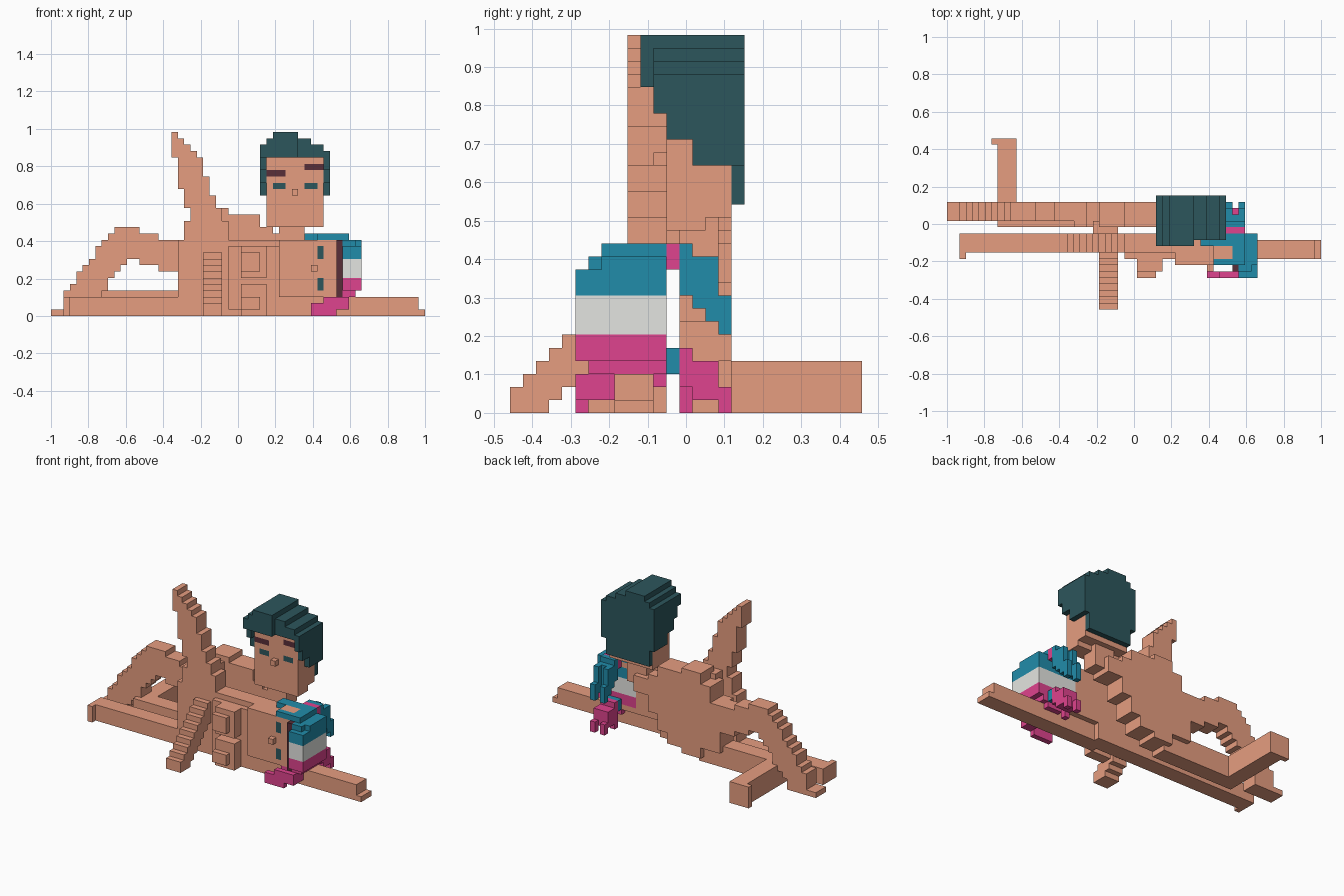
import bpy
import bmesh
from mathutils import Vector

default_cube = bpy.data.objects.get("Cube")
if default_cube:
    bpy.data.objects.remove(default_cube, do_unlink=True)

UNIT = 2 / 59                      # edge of one block
ORIGIN = Vector((-1, -13.5 * UNIT, 0))


def make_material(name, rgb):
    linear = [((c / 255 + 0.055) / 1.055) ** 2.4 for c in rgb] + [1]
    material = bpy.data.materials.new(name)
    material.use_nodes = True
    material.diffuse_color = linear
    material.node_tree.nodes["Principled BSDF"].inputs["Base Color"].default_value = linear
    return material


skin = make_material("skin", (230, 157, 128))
dark_hair = make_material("dark_hair", (44, 86, 92))
brow_brown = make_material("brow_brown", (88, 46, 56))
teal = make_material("teal", (33, 140, 170))
white = make_material("white", (228, 229, 225))
magenta = make_material("magenta", (223, 67, 142))

cells = {}                         # block position -> (part, material)


def box(part, material, x, y, z):
    """Fill a range of blocks with one part."""
    for i in range(*x):
        for j in range(*y):
            for k in range(*z):
                cells[i, j, k] = (part, material)


def stroke(part, start, end, size):
    """Sweep a box of blocks along a straight limb."""
    start, end, size = Vector(start), Vector(end), Vector(size)
    steps = int((end - start).length * 2)
    for s in range(steps + 1):
        low = start.lerp(end, s / steps) - size / 2
        spans = [(max(0, round(a)), max(0, round(a) + int(b))) for a, b in zip(low, size)]
        box(part, skin, *spans)


def paint(material, x, y, z):
    """Recolour blocks that already exist."""
    for cell, (part, old) in list(cells.items()):
        if all(a <= c < b for c, (a, b) in zip(cell, (x, y, z))):
            cells[cell] = (part, material)


# Legs lying along the ground
box("straight_leg", skin, (3, 30), (9, 12), (0, 3))
box("straight_foot", skin, (2, 3), (8, 12), (0, 3))
box("kneeling_thigh", skin, (8, 25), (13, 16), (0, 4))
box("kneeling_shin", skin, (8, 11), (13, 27), (0, 4))
box("kneeling_foot", skin, (7, 11), (26, 27), (0, 4))

# Bent leg
stroke("bent_shin", (3.5, 15.5, 1.5), (11, 15.5, 11.5), (4, 3, 3))
stroke("bent_thigh", (11.5, 15.5, 12), (21, 15.5, 8.5), (3, 3, 4))
box("bent_foot", skin, (0, 4), (14, 17), (0, 1))

# Arms
box("extended_arm", skin, (34, 58), (8, 11), (0, 3))
box("extended_hand", skin, (58, 59), (8, 11), (0, 1))
stroke("support_arm", (25.5, 1.5, 1), (25.5, 9, 8.5), (3, 3, 2))
stroke("raised_limb", (21.5, 10.5, 23.5), (24.4, 10.5, 15.5), (4, 3, 3))
for column, top in ((19, 29), (20, 28), (21, 27), (22, 26)):
    box("raised_tip", skin, (column, column + 1), (9, 12), (25, top))

# Hips of the lower figure, tapering up into the raised limb
for first, last, bottom, top in ((20, 28, 3, 12), (21, 28, 12, 15), (23, 27, 15, 17)):
    box("lower_hips", skin, (first, last), (9, 12), (bottom, top))

# Upper back, its underside rising from the ground to the neck
box("upper_hips", skin, (20, 24), (13, 17), (3, 12))
box("upper_hips", skin, (22, 24), (13, 17), (12, 15))
for first, last, bottom, top in ((24, 28, 1, 17), (28, 31, 2, 16), (31, 33, 4, 16),
                                 (33, 35, 7, 14), (35, 38, 10, 13)):
    box("upper_back", skin, (first, last), (13, 17), (bottom, top))
box("upper_neck", skin, (36, 40), (13, 16), (11, 15))
box("holding_arm", skin, (23, 27), (11, 14), (13, 16))

# Lower torso and chest
box("lower_torso", skin, (24, 36), (9, 12), (0, 12))
box("lower_chest", skin, (28, 36), (8, 12), (1, 11))
for bottom, nub_top in ((0, 3), (6, 10)):
    box("chest_block", skin, (30, 34), (6, 8), (bottom, bottom + 5))
    box("chest_block", skin, (30, 33), (5, 6), (bottom + 1, nub_top))

# Upper head
box("upper_head", skin, (34, 43), (12, 15), (14, 16))
box("upper_head", skin, (34, 43), (12, 17), (15, 25))
box("upper_nose", skin, (38, 39), (11, 12), (19, 20))
paint(brow_brown, (34, 37), (12, 13), (22, 23))
paint(brow_brown, (40, 43), (12, 13), (23, 24))
for eye in (35, 40):
    paint(dark_hair, (eye, eye + 2), (12, 13), (20, 21))

# Dark hair: back, stepped sides and stepped crown
box("upper_hair", dark_hair, (34, 43), (17, 18), (16, 19))
box("upper_hair", dark_hair, (33, 44), (17, 18), (19, 25))
for side in (33, 43):
    for front, bottom in ((14, 19), (12, 21), (11, 23)):
        box("upper_hair", dark_hair, (side, side + 1), (front, 18), (bottom, 25))
for first, last, level in ((33, 44, 25), (33, 43, 26), (34, 41, 27), (35, 39, 28)):
    box("upper_hair", dark_hair, (first, last), (11, 18), (level, level + 1))
    box("upper_hair", dark_hair, (first, 39), (10, 11), (level, level + 1))

# Lower head, turned on its side
box("lower_neck", skin, (34, 37), (8, 12), (4, 10))
box("lower_head", skin, (36, 46), (7, 12), (3, 12))
box("lower_nose", skin, (41, 42), (6, 7), (7, 8))
box("lower_brow", brow_brown, (45, 46), (6, 7), (3, 12))
for eye in (4, 9):
    paint(dark_hair, (42, 43), (7, 8), (eye, eye + 2))

# Banded hair of the lower head
for colour, bottom, top in ((magenta, 4, 6), (white, 6, 9), (teal, 9, 11)):
    box("banded_hair", colour, (46, 49), (5, 12), (bottom, top))
    box("banded_hair", colour, (41, 46), (11, 12), (bottom, top))
box("banded_hair", teal, (46, 48), (6, 12), (11, 12))
box("banded_hair", teal, (48, 49), (7, 12), (11, 12))
box("banded_hair", teal, (42, 47), (7, 12), (12, 13))
box("banded_hair", teal, (40, 42), (10, 12), (12, 13))
box("banded_hair", magenta, (46, 48), (6, 12), (3, 4))
box("ear", skin, (42, 45), (8, 10), (12, 13))

# Strands spilling onto the ground in front
box("loose_strand", magenta, (41, 45), (5, 6), (0, 2))
box("loose_strand", magenta, (43, 47), (5, 6), (1, 3))
box("loose_strand", magenta, (43, 47), (7, 8), (1, 3))
box("loose_strand", magenta, (45, 47), (6, 7), (1, 3))
box("loose_strand", magenta, (44, 47), (11, 12), (2, 3))

# Tied tails behind the lower head: ties, falling steps and forked ends
box("upper_tie", magenta, (44, 47), (12, 13), (11, 13))
box("lower_tie", teal, (44, 47), (12, 13), (3, 5))
for front, back, bottom, top in ((13, 14, 9, 13), (14, 15, 8, 12)):
    box("upper_tail", teal, (44, 47), (front, back), (bottom, top))
for front, back, bottom, top in ((13, 14, 2, 5), (14, 16, 1, 4)):
    box("lower_tail", magenta, (44, 47), (front, back), (bottom, top))
for fork in (44, 46):
    box("upper_tail", teal, (fork, fork + 1), (15, 16), (7, 12))
    box("upper_tail", teal, (fork, fork + 1), (16, 17), (6, 9))
    box("lower_tail", magenta, (fork, fork + 1), (16, 17), (0, 2))
box("lower_tail", magenta, (44, 45), (13, 14), (0, 2))


def build_part(part):
    """Turn the blocks of one part into a mesh of its exposed faces."""
    bm = bmesh.new()
    materials = []
    corners = {}
    for cell, (owner, material) in cells.items():
        if owner != part:
            continue
        if material not in materials:
            materials.append(material)
        for axis in range(3):
            for side in (0, 1):
                neighbour = list(cell)
                neighbour[axis] += 2 * side - 1
                if tuple(neighbour) in cells:
                    continue
                u, v = (axis + 1) % 3, (axis + 2) % 3
                loop = []
                for a, b in ((0, 0), (1, 0), (1, 1), (0, 1)):
                    point = list(cell)
                    point[axis] += side
                    point[u] += a
                    point[v] += b
                    key = tuple(point)
                    if key not in corners:
                        corners[key] = bm.verts.new(ORIGIN + Vector(key) * UNIT)
                    loop.append(corners[key])
                face = bm.faces.new(loop if side else loop[::-1])
                face.material_index = materials.index(material)
    mesh = bpy.data.meshes.new(part)
    bm.to_mesh(mesh)
    bm.free()
    for material in materials:
        mesh.materials.append(material)
    bpy.context.collection.objects.link(bpy.data.objects.new(part, mesh))


for name in sorted({part for part, material in cells.values()}):
    build_part(name)
